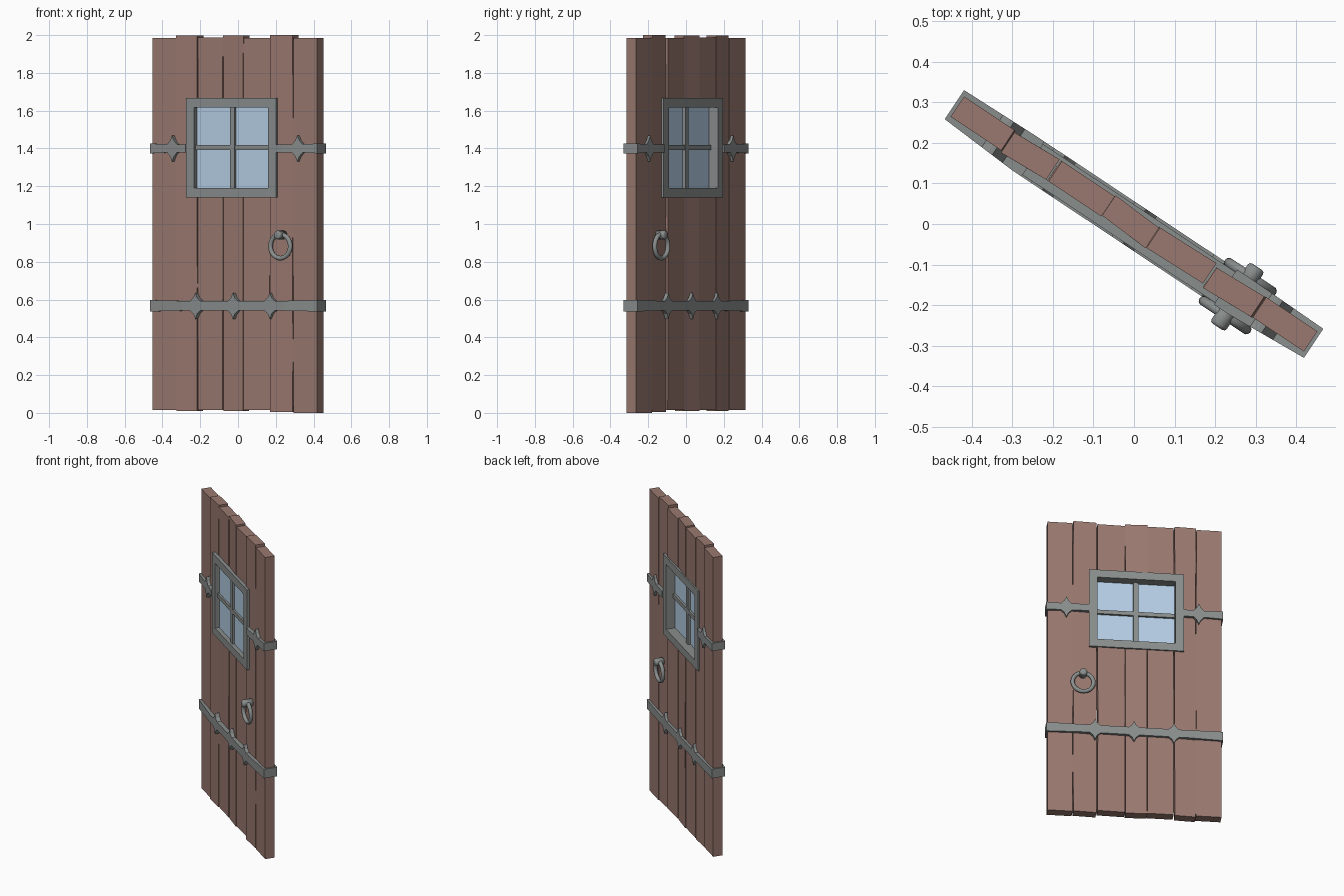
import bpy, bmesh, math, random
from mathutils import Matrix, Vector

random.seed(4)
if "Cube" in bpy.data.objects:
    bpy.data.objects.remove(bpy.data.objects["Cube"])

# The door is modelled along x, then swung open about z
SWING = Matrix.Rotation(math.radians(-33.6), 4, 'Z')


def material(name, rgb):
    m = bpy.data.materials.new(name)
    m.use_nodes = True
    m.diffuse_color = (*rgb, 1)
    m.node_tree.nodes["Principled BSDF"].inputs["Base Color"].default_value = (*rgb, 1)
    return m


WOOD = material("brown wood", (0.32, 0.19, 0.16))
METAL = material("grey iron", (0.25, 0.27, 0.265))
GLASS = material("pale blue glass", (0.46, 0.61, 0.77))


def finish(name, bm, mat, smooth=False):
    bmesh.ops.recalc_face_normals(bm, faces=bm.faces[:])
    bm.transform(SWING)
    me = bpy.data.meshes.new(name)
    bm.to_mesh(me)
    bm.free()
    ob = bpy.data.objects.new(name, me)
    bpy.context.collection.objects.link(ob)
    if mat:
        me.materials.append(mat)
    if smooth:
        for p in me.polygons:
            p.use_smooth = True
    return ob


def add_box(bm, lo, hi):
    lo, hi = Vector(lo), Vector(hi)
    vs = bmesh.ops.create_cube(bm, size=1)["verts"]
    for v in vs:
        v.co = (lo + hi) / 2 + v.co * (hi - lo)


def box(name, lo, hi, mat):
    bm = bmesh.new()
    add_box(bm, lo, hi)
    return finish(name, bm, mat)


def skin(bm, rings):
    """Join rings of four points into a closed bar."""
    rows = [[bm.verts.new(p) for p in r] for r in rings]
    for a, b in zip(rows, rows[1:]):
        for i in range(4):
            j = (i + 1) % 4
            bm.faces.new((a[i], a[j], b[j], b[i]))
    bm.faces.new(rows[0])
    bm.faces.new(rows[-1][::-1])


# Window dimensions
WX, WW, WZ0, WZ1, RIM = -0.011, 0.285, 1.14, 1.668, 0.051
FRONT, BACK = -0.051, 0.04

# Planks: left edge, right edge, depth shift, twist, bottom, top
planks = [(-0.522, -0.370, 0.000, 0.000, 0.015, 1.985),
          (-0.370, -0.240, -0.002, 0.003, 0.010, 1.998),
          (-0.236, -0.076, 0.001, 0.000, 0.014, 1.988),
          (-0.076, 0.056, 0.000, -0.004, 0.010, 1.997),
          (0.056, 0.223, 0.000, 0.002, 0.014, 1.986),
          (0.227, 0.369, -0.004, 0.003, 0.004, 2.000),
          (0.369, 0.522, 0.000, 0.000, 0.000, 1.985)]

cutter = box("window_cutter", (WX - WW + 0.01, -0.2, WZ0 + 0.01),
             (WX + WW - 0.01, 0.2, WZ1 - 0.01), None)
cutter.hide_render = True

for n, (x0, x1, shift, twist, z0, z1) in enumerate(planks):
    bm = bmesh.new()
    rings = []
    levels = 6
    for k in range(levels + 1):
        z = z0 + (z1 - z0) * k / levels
        a = x0 + (random.uniform(-0.001, 0.003) if n else 0)
        b = x1 - (random.uniform(-0.001, 0.003) if n < 6 else 0)
        rings.append([(a, shift - twist - 0.03, z), (b, shift + twist - 0.03, z),
                      (b, shift + twist + 0.03, z), (a, shift - twist + 0.03, z)])
    skin(bm, rings)
    ob = finish(f"plank_{n + 1}", bm, WOOD)
    if x1 > WX - WW and x0 < WX + WW:
        cut = ob.modifiers.new("window_hole", 'BOOLEAN')
        cut.operation, cut.solver, cut.object = 'DIFFERENCE', 'EXACT', cutter
        bpy.context.view_layer.objects.active = ob
        bpy.ops.object.modifier_apply(modifier=cut.name)
bpy.data.objects.remove(cutter)

# Window frame: two stiles and two rails
bm = bmesh.new()
for s in (-1, 1):
    xs = sorted((WX + s * WW, WX + s * (WW - RIM)))
    add_box(bm, (xs[0], FRONT, WZ0), (xs[1], BACK, WZ1))
for z in (WZ0, WZ1 - RIM):
    add_box(bm, (WX - WW + RIM, FRONT, z), (WX + WW - RIM, BACK, z + RIM))
finish("window_frame", bm, METAL)

# Pane and glazing bars
box("window_pane", (WX - WW + RIM, -0.024, WZ0 + RIM),
    (WX + WW - RIM, -0.018, WZ1 - RIM), GLASS)
box("upright_bar", (WX - 0.015, -0.038, WZ0 + RIM), (WX + 0.015, -0.002, WZ1 - RIM), METAL)
box("cross_bar", (WX - WW + RIM, -0.036, 1.392), (WX + WW - RIM, -0.004, 1.418), METAL)


def strap(name, x0, x1, z, half, spikes, side):
    """Flat iron band on one face of the door, with pointed barbs."""
    cols = [(x0, half), (x1, half)]
    cols += [(x, half) for x in (-0.32, 0.32) if x0 < x < x1]
    for c in spikes:
        cols += [(c + s * d, h) for s in (-1, 1) for d, h in ((0.032, half), (0.012, 0.043))]
        cols.append((c, 0.069))
    rings = []
    for x, h in sorted(cols):
        flat = min(1, (0.53 - abs(x)) / 0.21)
        outer = side * (0.043 + (0.013 if side < 0 else 0.004) * flat)
        h += 0.004 * (abs(x) > 0.5)
        rings.append([(x, side * 0.025, z - h), (x, outer, z - h),
                      (x, outer, z + h), (x, side * 0.025, z + h)])
    bm = bmesh.new()
    skin(bm, rings)
    finish(name, bm, METAL)


# Straps on both faces, closed round the edges
for side, face in ((-1, "front"), (1, "back")):
    strap(f"lower_strap_{face}", -0.531, 0.531, 0.567, 0.026, (-0.235, 0.004, 0.238), side)
    strap(f"upper_strap_{face}_hinge", -0.531, WX - WW, 1.40, 0.022, (-0.385,), side)
    strap(f"upper_strap_{face}_latch", WX + WW, 0.531, 1.40, 0.022, (0.41,), side)
for level, z, h in (("lower", 0.567, 0.03), ("upper", 1.40, 0.026)):
    for s, edge in ((-1, "hinge"), (1, "latch")):
        xs = sorted((s * 0.515, s * 0.531))
        box(f"{level}_strap_{edge}_cap", (xs[0], -0.03, z - h), (xs[1], 0.03, z + h), METAL)


def ring_pull(face, y, tip):
    """Hanging ring with the knob that carries it."""
    bm = bmesh.new()
    major, minor, seg, sides = 0.063, 0.0125, 28, 10
    grid = []
    for i in range(seg):
        a = math.tau * i / seg
        row = []
        for j in range(sides):
            b = math.tau * j / sides
            r = major + minor * math.cos(b)
            row.append(bm.verts.new((0.311 + r * math.cos(a), y + minor * math.sin(b),
                                     0.882 + r * math.sin(a))))
        grid.append(row)
    for i in range(seg):
        p, q = grid[i], grid[(i + 1) % seg]
        for j in range(sides):
            k = (j + 1) % sides
            bm.faces.new((p[j], p[k], q[k], q[j]))
    finish(f"pull_ring_{face}", bm, METAL, True)

    bm = bmesh.new()
    length = abs(tip) - 0.02
    place = Matrix.Translation((0.311, math.copysign(0.02 + length / 2, tip), 0.942))
    bmesh.ops.create_cone(bm, cap_ends=True, segments=14, radius1=0.023, radius2=0.023,
                          depth=length, matrix=place @ Matrix.Rotation(math.pi / 2, 4, 'X'))
    rim = [e for e in bm.edges if all(abs(v.co.y - tip) < 1e-4 for v in e.verts)]
    bmesh.ops.bevel(bm, geom=rim, offset=0.008, segments=2, affect='EDGES', profile=0.5)
    finish(f"pull_knob_{face}", bm, METAL, True)


ring_pull("front", -0.063, -0.097)
ring_pull("back", 0.05, 0.08)
